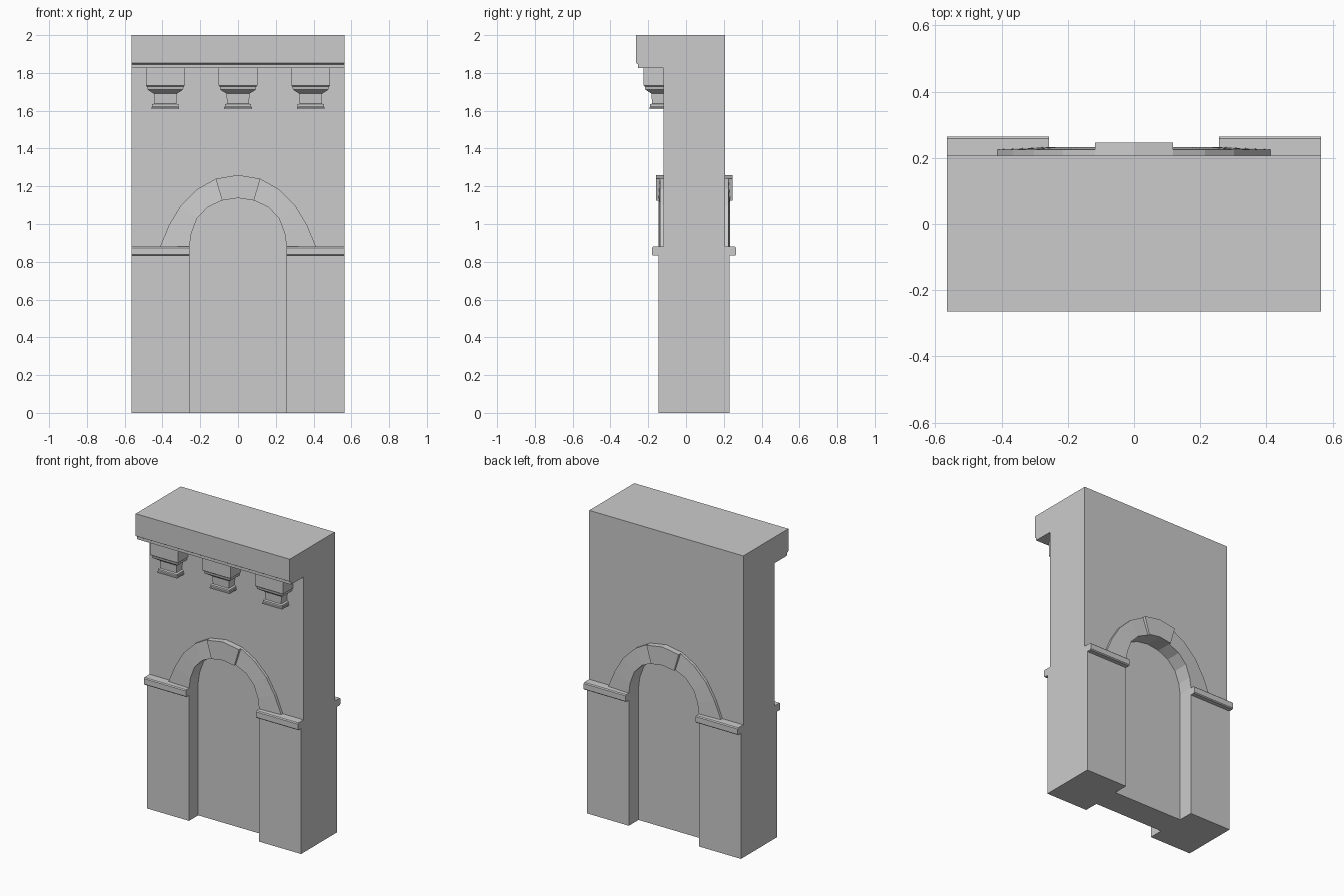
import bpy, bmesh

if "Cube" in bpy.data.objects:
    bpy.data.objects.remove(bpy.data.objects["Cube"])

W = 0.565                      # half width of the wall
FRONT, BACK = -0.12, 0.207     # upper wall faces
# quarter arch curves from springing to crown (x, z)
INNER = [(.257, .88), (.247, .95), (.217, 1.03), (.16, 1.09), (.085, 1.125), (0, 1.138)]
OUTER = [(.413, .88), (.365, .995), (.302, 1.10), (.215, 1.185), (.118, 1.24), (0, 1.26)]


def loft(name, rings):
    """Closed solid through a list of matching vertex rings."""
    bm = bmesh.new()
    vs = [[bm.verts.new(p) for p in ring] for ring in rings]
    n = len(vs[0])
    bm.faces.new(vs[0])
    bm.faces.new(vs[-1][::-1])
    for a, b in zip(vs, vs[1:]):
        for i in range(n):
            j = (i + 1) % n
            bm.faces.new((a[i], a[j], b[j], b[i]))
    bmesh.ops.recalc_face_normals(bm, faces=bm.faces)
    me = bpy.data.meshes.new(name)
    bm.to_mesh(me)
    bm.free()
    ob = bpy.data.objects.new(name, me)
    bpy.context.collection.objects.link(ob)
    return ob


def prism_y(name, pts, y0, y1):
    return loft(name, [[(x, y, z) for x, z in pts] for y in (y0, y1)])


def prism_x(name, pts, x0, x1):
    return loft(name, [[(x, y, z) for y, z in pts] for x in (x0, x1)])


def both(q):
    """Mirror a quarter curve into a full arch, right to left."""
    return q + [(-x, z) for x, z in q[-2::-1]]


# upper wall with arched opening, and the recessed panel that fills it
arch = both(INNER)
prism_y("upper_wall", [(W, .88), (W, 2), (-W, 2), (-W, .88)] + arch[::-1], FRONT, BACK)
prism_y("recessed_panel", [(.257, 0)] + arch + [(-.257, 0)], -.05, .13)

# piers with impost bands running front to back
for s, side in ((1, "right"), (-1, "left")):
    x0, x1 = s * .257, s * W
    prism_x("pier_" + side, [(-.146, 0), (.231, 0), (.231, .832), (-.146, .832)], x0, x1)
    prism_x("impost_" + side, [(-.174, .832), (.259, .832), (.265, .838), (.265, .874),
                               (.259, .88), (-.174, .88), (-.18, .874), (-.18, .838)], x0, x1)

# arch surrounds and keystones on both faces
for face, d, name in ((FRONT, -1, "front"), (BACK, 1, "back")):
    for s, side in ((1, "right"), (-1, "left")):
        rings = []
        for (xi, zi), (xo, zo) in zip(INNER[:-1], OUTER[:-1]):
            rings.append([(s * xi, face, zi), (s * xo, face, zo),
                          (s * xo, face + d * .018, zo), (s * xi, face + d * .026, zi)])
        loft(f"arch_surround_{name}_{side}", rings)
    key = both(INNER[-2:]) + both(OUTER[-2:])[::-1]
    prism_y("keystone_" + name, key, face, face + d * .039)

# cornice with a small step beneath
prism_x("cornice", [(FRONT, 2), (-.265, 2), (-.265, 1.852), (-.253, 1.845),
                    (-.253, 1.827), (FRONT, 1.827)], -W, W)

# moulded corbels: (half width, projection, height) from top to bottom
PROFILE = [(.103, .105, 1.83), (.103, .105, 1.733), (.097, .098, 1.728), (.094, .095, 1.712),
           (.086, .087, 1.706), (.07, .072, 1.696), (.061, .063, 1.69), (.058, .06, 1.638),
           (.07, .07, 1.634), (.07, .07, 1.622), (.073, .073, 1.618), (.073, .073, 1.61)]
for i in (-1, 0, 1):
    cx = i * .385
    loft(f"corbel_{i + 2}", [[(cx - w, FRONT, z), (cx + w, FRONT, z),
                              (cx + w, FRONT - p, z), (cx - w, FRONT - p, z)]
                             for w, p, z in PROFILE])
